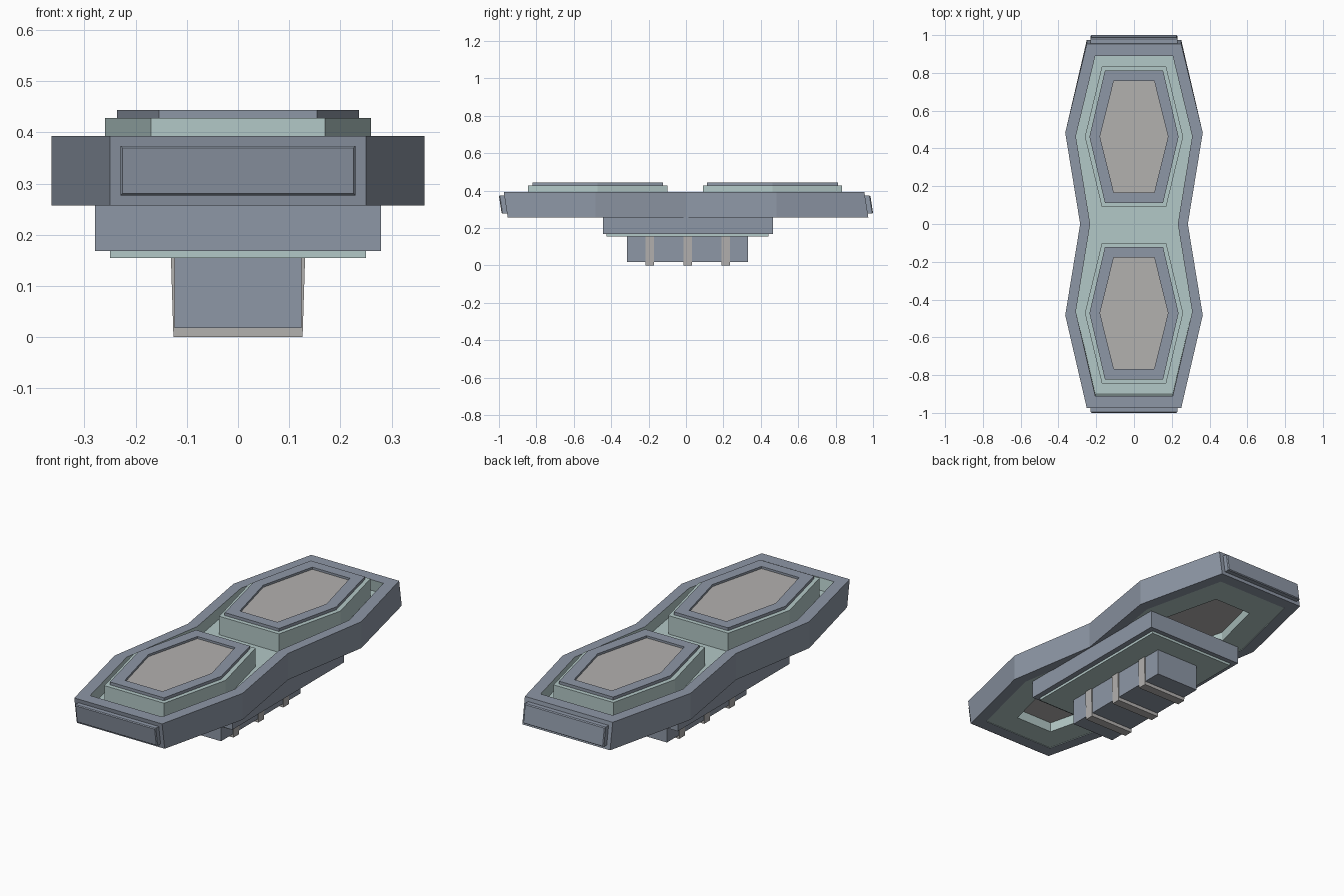
import bpy, bmesh
from mathutils import Matrix

if "Cube" in bpy.data.objects:
    bpy.data.objects.remove(bpy.data.objects["Cube"])


def material(name, rgb):
    m = bpy.data.materials.new(name)
    m.diffuse_color = (*rgb, 1)
    m.use_nodes = True
    m.node_tree.nodes["Principled BSDF"].inputs["Base Color"].default_value = m.diffuse_color
    return m


BLUE = material("blue_grey", (0.27, 0.31, 0.38))
TEAL = material("pale_teal", (0.45, 0.58, 0.57))
GREY = material("warm_grey", (0.45, 0.44, 0.43))


def make(name, bm, mats):
    bmesh.ops.recalc_face_normals(bm, faces=bm.faces)
    me = bpy.data.meshes.new(name)
    bm.to_mesh(me)
    bm.free()
    ob = bpy.data.objects.new(name, me)
    bpy.context.collection.objects.link(ob)
    for m in mats:
        me.materials.append(m)
    return ob


def loft(name, rings, mats, closed=False, band_mats=None):
    """Skin stacked rings; closed joins last to first, otherwise both ends are capped."""
    bm = bmesh.new()
    vs = [[bm.verts.new(p) for p in r] for r in rings]
    n = len(rings[0])
    for i in range(len(vs) if closed else len(vs) - 1):
        a, b = vs[i], vs[(i + 1) % len(vs)]
        for k in range(n):
            f = bm.faces.new((a[k], a[(k + 1) % n], b[(k + 1) % n], b[k]))
            f.material_index = band_mats[i] if band_mats else 0
    if not closed:
        bm.faces.new(vs[0])
        bm.faces.new(vs[-1])
    return make(name, bm, mats)


def box(name, x, y0, y1, z0, z1, mat):
    bm = bmesh.new()
    bmesh.ops.create_cube(bm, size=1, matrix=Matrix.Translation((0, (y0 + y1) / 2, (z0 + z1) / 2))
                          @ Matrix.Diagonal((2 * x, y1 - y0, z1 - z0, 1)))
    return make(name, bm, [mat])


def body_ring(end, ye, mid, ym, waist, z):
    """Pinched double-hexagon outline; only its two ends lean with height."""
    lean = -0.155 * (z - 0.325)
    half = [(end, -ye + lean), (mid, -ym), (waist, 0), (mid, ym), (end, ye + lean)]
    return [(x, y, z) for x, y in half] + [(-x, y, z) for x, y in reversed(half)]


def hex_ring(end, mid, hy, cy, z):
    return [(end, cy - hy, z), (mid, cy, z), (end, cy + hy, z),
            (-end, cy + hy, z), (-mid, cy, z), (-end, cy - hy, z)]


# Outer frame with teal inner wall
outer = (0.25, 0.964, 0.364, 0.483, 0.285)
inner = (0.205, 0.9, 0.308, 0.465, 0.232)
loft("frame", [body_ring(*outer, 0.257), body_ring(*outer, 0.393),
               body_ring(*inner, 0.393), body_ring(*inner, 0.257)],
     [BLUE, TEAL], closed=True, band_mats=[0, 0, 1, 0])

# Recessed floor
floor = loft("floor", [body_ring(*inner, 0.26), body_ring(*inner, 0.333)], [TEAL])

for label, cy in (("front", -0.472), ("back", 0.462)):
    lens = (0.107, 0.18, 0.295, cy)
    # Opening through the floor
    cut = loft(label + "_cutter", [hex_ring(*lens, 0.2), hex_ring(*lens, 0.38)], [TEAL])
    cut.hide_render = True
    cut.hide_viewport = True
    mod = floor.modifiers.new(label + "_opening", "BOOLEAN")
    mod.operation, mod.object, mod.solver = "DIFFERENCE", cut, "EXACT"
    # Raised pod, bezel and panel
    pod = (0.17, 0.26, 0.372, cy)
    loft(label + "_pod", [hex_ring(*pod, 0.33), hex_ring(*pod, 0.428),
                          hex_ring(*lens, 0.428), hex_ring(*lens, 0.33)], [TEAL], closed=True)
    bez = (0.154, 0.236, 0.35, cy)
    loft(label + "_bezel", [hex_ring(*bez, 0.426), hex_ring(*bez, 0.443),
                            hex_ring(*lens, 0.443), hex_ring(*lens, 0.426)], [BLUE], closed=True)
    loft(label + "_panel", [hex_ring(*lens, 0.31), hex_ring(*lens, 0.432)], [GREY])

# Leaning end plates with a chamfered face
for label, s in (("front", -1), ("back", 1)):
    def plate_ring(x, hz, y):
        return [(sx * x, s * y - 0.155 * sz * hz, 0.325 + sz * hz)
                for sx, sz in ((-1, -1), (1, -1), (1, 1), (-1, 1))]
    loft(label + "_end_plate", [plate_ring(0.229, 0.048, 0.955), plate_ring(0.229, 0.048, 0.988),
                                plate_ring(0.225, 0.044, 0.993)], [BLUE])

# Mount stack under the frame
box("mount_block", 0.279, -0.445, 0.465, 0.168, 0.262, BLUE)
box("mount_plate", 0.25, -0.425, 0.44, 0.155, 0.17, TEAL)
box("foot_block", 0.124, -0.315, 0.332, 0.018, 0.157, BLUE)

# Three U-shaped straps round the foot block
profile = [(0.131, 0.157), (0.126, 0.0), (-0.126, 0.0), (-0.131, 0.157)]
for i, y in enumerate((-0.194, 0.009, 0.212)):
    loft(f"strap_{i + 1}", [[(x, y + d, z) for x, z in profile] for d in (-0.023, 0.023)], [GREY])
